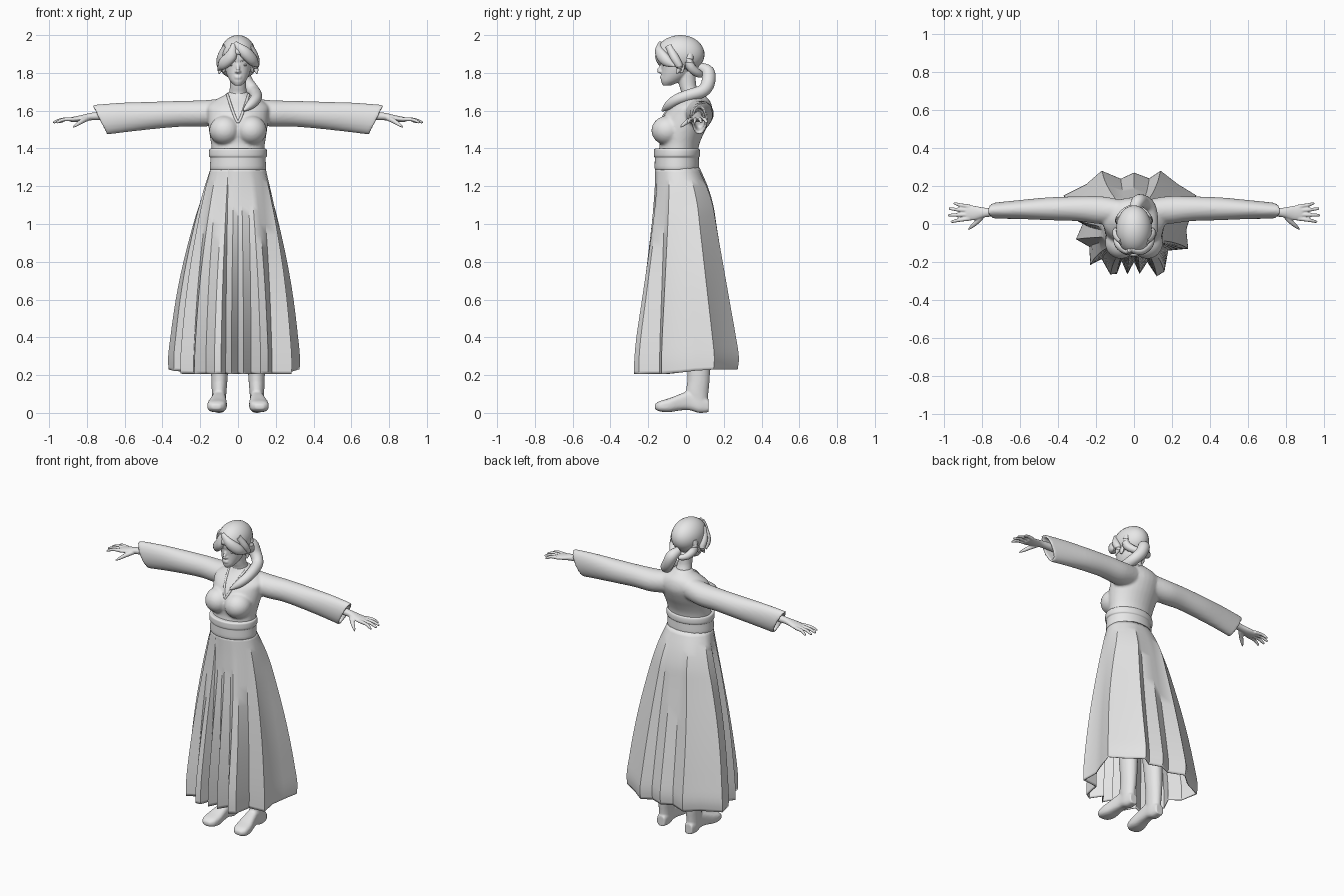
import bpy, bmesh, math
from mathutils import Vector
from mathutils.bvhtree import BVHTree

default_cube = bpy.data.objects.get("Cube")
if default_cube:
    bpy.data.objects.remove(default_cube, do_unlink=True)

grey = bpy.data.materials.new("plain_grey")
grey.use_nodes = True
grey.diffuse_color = (0.8, 0.8, 0.8, 1)
grey.node_tree.nodes["Principled BSDF"].inputs["Base Color"].default_value = (0.8, 0.8, 0.8, 1)


def smooth_rows(rows, steps=4):
    """Catmull-Rom interpolation of number tuples."""
    out = []
    for i in range(len(rows) - 1):
        a, b, c, d = rows[max(i - 1, 0)], rows[i], rows[i + 1], rows[min(i + 2, len(rows) - 1)]
        for k in range(steps):
            t = k / steps
            out.append(tuple(
                q + 0.5 * t * (r - p + t * (2 * p - 5 * q + 4 * r - s + t * (3 * (q - r) + s - p)))
                for p, q, r, s in zip(a, b, c, d)))
    return out + [tuple(rows[-1])]


def skin(bm, rings, caps=True):
    """Join rings of points with quads."""
    vs = [[bm.verts.new(p) for p in ring] for ring in rings]
    n = len(vs[0])
    for lo, hi in zip(vs, vs[1:]):
        for i in range(n):
            bm.faces.new((lo[i], lo[(i + 1) % n], hi[(i + 1) % n], hi[i]))
    if caps:
        bm.faces.new(vs[0])
        bm.faces.new(vs[-1])


def loft(bm, axis, rows, side=1, power=1.0, n=32):
    """Rows are (position, centre, half width, low, high, shear)."""
    rings = []
    for row in rows:
        pos, mid, half, low, high = row[:5]
        shear = row[5] if len(row) > 5 else 0
        ring = []
        for i in range(n):
            a = math.tau * i / n
            c, s = (math.copysign(abs(f) ** power, f) for f in (math.cos(a), math.sin(a)))
            u, dv = mid + half * c, (high - low) / 2 * s
            w, p = (low + high) / 2 + dv, pos + shear * dv
            x, y, z = ((p, u, w), (u, p, w), (u, w, p))[axis]
            ring.append((side * x, y, z))
        rings.append(ring)
    skin(bm, rings)


def tube(bm, points, side=1, flat=1.0, n=14):
    """Tapered tube through (x, y, z, radius) points."""
    pts = smooth_rows(points)
    rings = []
    for i, p in enumerate(pts):
        d = Vector(pts[min(i + 1, len(pts) - 1)][:3]) - Vector(pts[max(i - 1, 0)][:3])
        u = d.cross(Vector((0, 0, 1)))
        u = u.normalized() if u.length > 1e-5 else Vector((1, 0, 0))
        v = u.cross(d).normalized() * flat
        ring = [Vector(p[:3]) + p[3] * (u * math.cos(a) + v * math.sin(a))
                for a in (math.tau * k / n for k in range(n))]
        rings.append([(side * q.x, q.y, q.z) for q in ring])
    skin(bm, rings)


def ball(bm, centre, radii):
    made = bmesh.ops.create_uvsphere(bm, u_segments=32, v_segments=20, radius=1)["verts"]
    bmesh.ops.scale(bm, verts=made, vec=radii)
    bmesh.ops.translate(bm, verts=made, vec=centre)


def finish(name, bm, voxel=0, relax=0, thick=0, angle=40):
    bmesh.ops.recalc_face_normals(bm, faces=bm.faces)
    mesh = bpy.data.meshes.new(name)
    bm.to_mesh(mesh)
    bm.free()
    mesh.materials.append(grey)
    ob = bpy.data.objects.new(name, mesh)
    bpy.context.collection.objects.link(ob)
    bpy.ops.object.select_all(action="DESELECT")
    ob.select_set(True)
    bpy.context.view_layer.objects.active = ob
    bpy.ops.object.shade_smooth_by_angle(angle=math.radians(angle))
    if voxel:
        m = ob.modifiers.new("blend", "REMESH")
        m.mode, m.voxel_size, m.use_smooth_shade = "VOXEL", voxel, True
    if relax:
        m = ob.modifiers.new("relax", "SMOOTH")
        m.factor, m.iterations = 0.5, relax
    if thick:
        m = ob.modifiers.new("thickness", "SOLIDIFY")
        m.thickness = thick
    return ob


# Bodice with bust and wide open sleeves
bm = bmesh.new()
loft(bm, 2, smooth_rows([
    (1.36, 0, .138, -.15, .06), (1.42, 0, .142, -.14, .07), (1.47, 0, .15, -.145, .09),
    (1.52, 0, .157, -.14, .115), (1.58, 0, .163, -.115, .138), (1.62, 0, .165, -.085, .138),
    (1.655, 0, .125, -.05, .125), (1.68, 0, .075, -.03, .1), (1.7, 0, .052, -.02, .08)]))
for side in (1, -1):
    ball(bm, (side * .07, -.098, 1.495), (.082, .085, .078))
    sleeve = smooth_rows([
        (.08, .065, .065, 1.53, 1.665, 0), (.18, .073, .073, 1.515, 1.655, 0),
        (.3, .08, .065, 1.515, 1.652, 0), (.45, .08, .06, 1.503, 1.647, .1),
        (.6, .076, .05, 1.488, 1.642, .3), (.735, .07, .042, 1.473, 1.63, .5)])
    sleeve += [(.73, .07, .029, 1.488, 1.616, .5), (.65, .072, .026, 1.51, 1.61, .4)]
    loft(bm, 0, sleeve, side)
surface = BVHTree.FromBMesh(bm)
finish("bodice", bm, voxel=.008, relax=5)

# Crossed collar edges lying on the chest
bm = bmesh.new()
for side in (1, -1):
    line = []
    for k in range(10):
        t = k / 9
        x, z = .056 * (1 - t) ** .8, 1.685 - .15 * t
        hit = surface.ray_cast(Vector((x, -1, z)), Vector((0, 1, 0)))[0]
        line.append((x, hit.y if hit else 0, z, .007))
    tube(bm, line, side)
finish("collar", bm)

# Waist sash in two bands
bm = bmesh.new()
loft(bm, 2, smooth_rows([
    (1.285, 0, .142, -.158, .062), (1.295, 0, .149, -.166, .07), (1.34, 0, .146, -.165, .068),
    (1.352, 0, .146, -.165, .068), (1.36, 0, .153, -.17, .074), (1.385, 0, .153, -.17, .074),
    (1.398, 0, .148, -.166, .068), (1.4, 0, .13, -.14, .05)], 3), n=48)
finish("sash", bm)

# Pleated skirt: the folds of the hem fade out towards the waist
hem = [(0, .27), (-.07, .238), (-.17, .28), (-.25, .21), (-.37, .15), (-.34, .04), (-.27, .0),
       (-.305, -.08), (-.235, -.12), (-.23, -.215), (-.17, -.185), (-.125, -.265), (-.09, -.262),
       (-.065, -.195), (-.035, -.265), (0, -.2), (.03, -.262), (.07, -.2), (.12, -.275),
       (.16, -.25), (.18, -.14), (.285, -.13), (.275, -.03), (.3, .05), (.328, .15),
       (.23, .21), (.14, .28), (.08, .24)]
# height, then spread to the sides, front and back
spread = smooth_rows([(1.3, 0, 0, 0), (1.2, .17, .03, .22), (1.1, .31, .1, .37),
                      (1, .44, .19, .45), (.8, .66, .42, .61), (.6, .83, .66, .77),
                      (.4, .95, .9, .93), (.28, 1, .99, 1), (.205, .99, 1, .97)], 3)
bm = bmesh.new()
rings = []
for z, sx, front, back in spread:
    ring = []
    for x, y in hem:
        a = math.atan2(y + .02, x)
        wx, wy = .145 * math.cos(a), -.046 + .117 * math.sin(a)
        k = min(max((y + .1) / .2, 0), 1)
        lift = .025 * k * max(0, 1 - (z - .2) / .2)
        sy = front + (back - front) * k
        ring.append((wx + (x - wx) * sx, wy + (y - wy) * sy, z + lift))
    rings.append(ring)
skin(bm, rings, caps=False)
finish("pleated_skirt", bm, thick=.005, angle=35)

# Legs and boots
for side, label in ((1, "left"), (-1, "right")):
    bm = bmesh.new()
    loft(bm, 2, smooth_rows([
        (.04, .1, .034, .03, .115), (.1, .1, .038, 0, .118), (.2, .098, .044, .008, .126),
        (.4, .095, .052, -.01, .125), (.7, .088, .06, -.05, .09), (1.1, .075, .07, -.08, .06)]),
        side)
    loft(bm, 1, smooth_rows([
        (.12, .1, .028, .004, .07), (.07, .1, .036, 0, .1), (.02, .1, .036, .014, .115),
        (-.03, .104, .042, .013, .1), (-.09, .11, .051, .004, .077), (-.14, .114, .046, .008, .062),
        (-.165, .115, .022, .02, .045)]), side, power=.7)
    finish(label + "_boot", bm, voxel=.007, relax=1)

    # Hand with flattened palm, four fingers and thumb
    bm = bmesh.new()
    loft(bm, 0, smooth_rows([
        (.62, .066, .026, 1.55, 1.6), (.74, .062, .023, 1.55, 1.593), (.79, .06, .026, 1.548, 1.586),
        (.84, .058, .038, 1.542, 1.574), (.88, .06, .04, 1.54, 1.566), (.892, .06, .03, 1.545, 1.56)]),
        side)
    for root, tip, reach in ((.092, .108, .95), (.071, .08, .975), (.049, .046, .98), (.028, .012, .965)):
        tube(bm, [(.865, root, 1.555, .011), ((reach + .88) / 2, (root + tip) / 2, 1.553, .0095),
                  (reach - .008, tip, 1.539, .007), (reach, tip, 1.536, .002)], side)
    tube(bm, [(.795, .045, 1.56, .014), (.825, .012, 1.545, .013),
              (.855, -.015, 1.525, .009), (.873, -.03, 1.512, .003)], side)
    finish(label + "_hand", bm, voxel=.0045, relax=1)

# Head with face, ears and neck
bm = bmesh.new()
ball(bm, (0, -.03, 1.885), (.079, .108, .1))
loft(bm, 2, smooth_rows([
    (1.733, 0, .018, -.122, -.08), (1.755, 0, .04, -.132, -.03), (1.785, 0, .057, -.131, .01),
    (1.82, 0, .068, -.13, .03), (1.86, 0, .074, -.133, .04), (1.9, 0, .074, -.132, .04)]))
loft(bm, 2, smooth_rows([
    (1.6, 0, .06, -.05, .09), (1.68, 0, .05, -.025, .075), (1.73, 0, .043, -.035, .055),
    (1.8, 0, .045, -.05, .05)]))
tube(bm, [(0, -.127, 1.85, .006), (0, -.137, 1.825, .009), (0, -.147, 1.812, .01), (0, -.132, 1.802, .008)])
for z in (1.773, 1.782):
    ball(bm, (0, -.128, z), (.02, .01, .005))
for side in (1, -1):
    ball(bm, (side * .076, -.025, 1.825), (.009, .018, .028))
    ball(bm, (side * .01, -.133, 1.806), (.007, .008, .006))
finish("head", bm, voxel=.005, relax=2)

# Eyes and brows
bm = bmesh.new()
for side in (1, -1):
    ball(bm, (side * .031, -.112, 1.842), (.017, .012, .007))
    tube(bm, [(.013, -.131, 1.86, .002), (.032, -.125, 1.866, .0035), (.054, -.1, 1.86, .002)], side)
finish("eyes_and_brows", bm)

# Hair cap cut along a slanted hairline
bm = bmesh.new()
ball(bm, (0, -.03, 1.898), (.094, .128, .102))
bmesh.ops.bisect_plane(bm, geom=bm.verts[:] + bm.edges[:] + bm.faces[:], plane_co=(0, -.15, 1.895),
                       plane_no=(.12, .46, 1), clear_inner=True)
finish("hair_cap", bm, thick=.012)

# Swept fringe, side locks and nape
bm = bmesh.new()
for side, drop in ((1, 0), (-1, .018)):
    tube(bm, [(-.02 * side, -.135, 1.955, .012), (.035, -.14, 1.91 - drop, .024),
              (.08, -.105, 1.865 - drop, .024), (.104, -.06, 1.835 - drop, .004)], side, 1.3)
    tube(bm, [(.06, -.09, 1.94, .02), (.088, -.06, 1.88, .024), (.094, -.035, 1.83, .018),
              (.1, -.05, 1.795, .003)], side)
    tube(bm, [(.07, .02, 1.9, .02), (.075, .02, 1.84, .025), (.05, .06, 1.8, .022),
              (.01, .09, 1.79, .015)], side)
finish("hair_locks", bm)

# Tail of hair looping from the nape over the left shoulder
bm = bmesh.new()
tube(bm, [(0, .075, 1.83, .025), (.02, .115, 1.805, .036), (.045, .118, 1.75, .036),
          (.08, .09, 1.705, .034), (.095, .02, 1.682, .032), (.092, -.045, 1.66, .029),
          (.065, -.09, 1.63, .024), (.03, -.125, 1.6, .006)], n=20)
ball(bm, (.015, .1, 1.815), (.03, .022, .026))
finish("hair_tail", bm)
